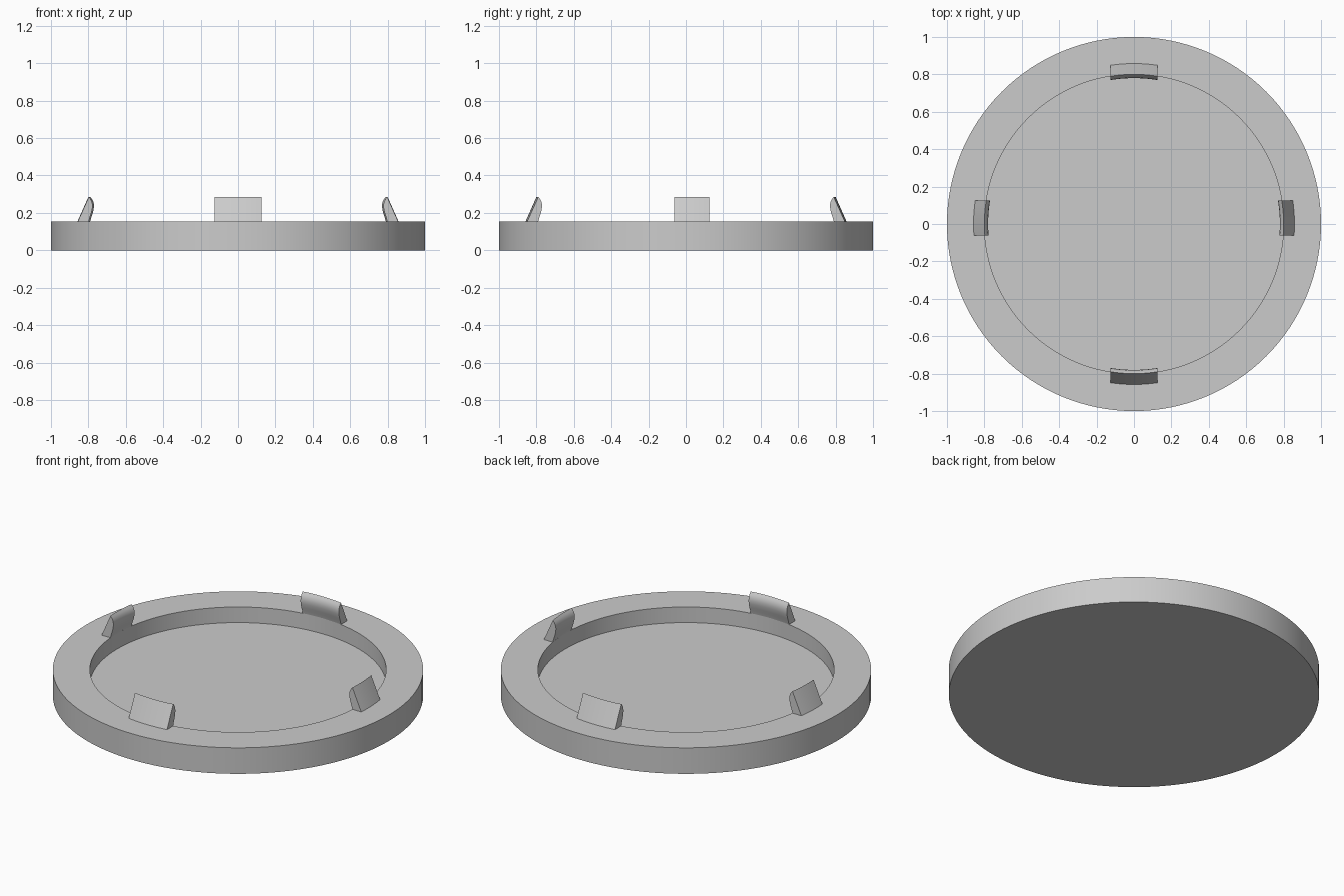
import bpy, bmesh, math
from mathutils import Vector, Matrix

cube = bpy.data.objects.get("Cube")
if cube:
    bpy.data.objects.remove(cube)

RIM = 0.155
FLOOR = 0.062
INNER = 0.8

# Single plain grey material
grey = bpy.data.materials.new("plain grey")
grey.use_nodes = True
grey.diffuse_color = (0.6, 0.6, 0.6, 1)
grey.node_tree.nodes["Principled BSDF"].inputs["Base Color"].default_value = grey.diffuse_color


def finish(bm, name):
    bmesh.ops.recalc_face_normals(bm, faces=bm.faces)
    mesh = bpy.data.meshes.new(name)
    bm.to_mesh(mesh)
    bm.free()
    obj = bpy.data.objects.new(name, mesh)
    bpy.context.collection.objects.link(obj)
    mesh.materials.append(grey)
    bpy.ops.object.select_all(action="DESELECT")
    bpy.context.view_layer.objects.active = obj
    obj.select_set(True)
    bpy.ops.object.shade_smooth_by_angle(angle=math.radians(30))
    return obj


# Shallow dish: revolved section with a recessed floor
bm = bmesh.new()
section = [(0, 0), (1, 0), (1, RIM), (INNER, RIM), (INNER, FLOOR), (0, FLOOR)]
verts = [bm.verts.new((r, 0, z)) for r, z in section]
edges = [bm.edges.new(pair) for pair in zip(verts, verts[1:])]
bmesh.ops.spin(bm, geom=verts + edges, cent=(0, 0, 0), axis=(0, 0, 1),
               angle=math.tau, steps=128, use_duplicate=False)
bmesh.ops.remove_doubles(bm, verts=bm.verts, dist=0.0001)
finish(bm, "dish")

# Clip section: sloped outer face, pointed top and rounded inner bulge
BULGE = 0.78
clip_section = [(0.858, RIM), (INNER, 0.285), (0.79, 0.273), (0.783, 0.258),
                (BULGE, 0.24), (0.782, 0.22), (0.788, 0.195), (0.795, 0.175),
                (INNER, RIM)]


def add_clip(name, angle, start, end, steps=8):
    """Sweep the section along the rim, with both ends cut parallel."""
    bm = bmesh.new()
    turn = Matrix.Rotation(angle, 3, "Z")
    rings = []
    for i in range(steps + 1):
        t = start + (end - start) * i / steps
        rings.append([bm.verts.new(turn @ Vector((math.sqrt(r * r - t * t), t, z)))
                      for r, z in clip_section])
    n = len(clip_section)
    for a, b in zip(rings, rings[1:]):
        for k in range(n):
            j = (k + 1) % n
            bm.faces.new((a[k], a[j], b[j], b[k]))
    bm.faces.new(rings[0])
    bm.faces.new(rings[-1])
    return finish(bm, name)


# Wide clips front and back, narrower offset clips at the sides
HALF = 0.126
LOW = 0.062
add_clip("left_clip", 0, -LOW, HALF)
add_clip("right_clip", math.pi, -HALF, LOW)
add_clip("back_clip", math.pi / 2, -HALF, HALF)
add_clip("front_clip", -math.pi / 2, -HALF, HALF)
